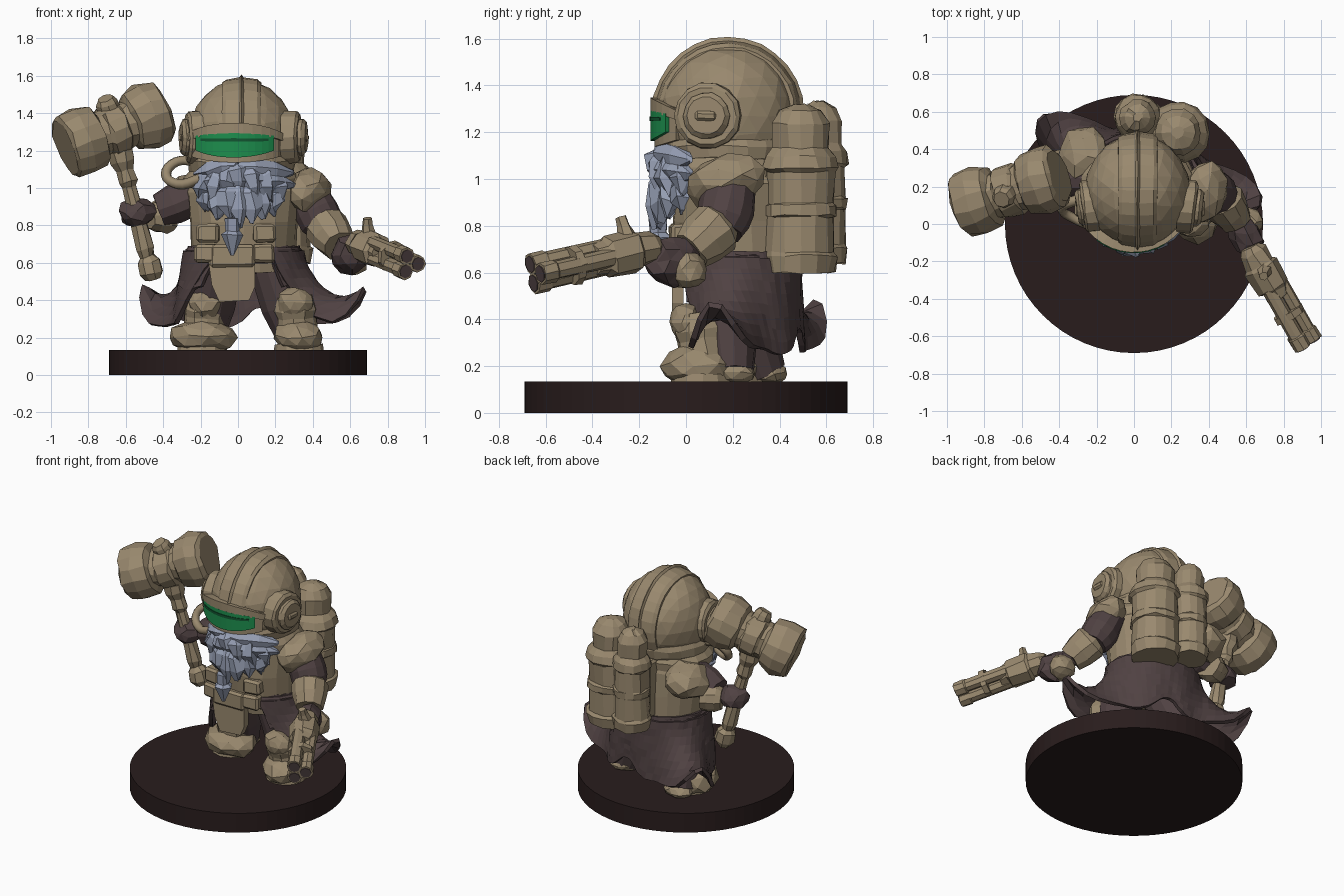
import bpy, bmesh, math, random
from mathutils import Vector, Matrix

random.seed(4)
cube = bpy.data.objects.get("Cube")
if cube:
    bpy.data.objects.remove(cube, do_unlink=True)


def material(name, rgb):
    m = bpy.data.materials.new(name)
    m.use_nodes = True
    m.diffuse_color = (*rgb, 1)
    m.node_tree.nodes["Principled BSDF"].inputs["Base Color"].default_value = (*rgb, 1)
    return m


TAN = material("tan_metal", (.32, .25, .157))
BROWN = material("dark_cloth", (.08, .054, .055))
BASE = material("base_brown", (.022, .012, .012))
GREY = material("beard_grey", (.31, .35, .46))
GREEN = material("visor_green", (.012, .27, .075))
SLIT = material("visor_dark_green", (.006, .09, .03))


def finish(name, bm, mat, jitter=0):
    for v in bm.verts:
        v.co += Vector([random.uniform(-jitter, jitter) for _ in range(3)])
    bmesh.ops.recalc_face_normals(bm, faces=bm.faces)
    mesh = bpy.data.meshes.new(name)
    bm.to_mesh(mesh)
    bm.free()
    mesh.materials.append(mat)
    ob = bpy.data.objects.new(name, mesh)
    bpy.context.scene.collection.objects.link(ob)
    return ob


def loft(name, rings, mat, closed=True, caps=True, jitter=0):
    """Skin a list of equal-length point rings."""
    bm = bmesh.new()
    rows = [[bm.verts.new(p) for p in ring] for ring in rings]
    n = len(rows[0])
    for low, high in zip(rows, rows[1:]):
        for i in range(n if closed else n - 1):
            j = (i + 1) % n
            bm.faces.new((low[i], low[j], high[j], high[i]))
    if caps:
        bm.faces.new(rows[0])
        bm.faces.new(rows[-1])
    return finish(name, bm, mat, jitter)


def spindle(name, a, b, profile, mat, sides=12, jitter=.003):
    """Turned shape from a to b; profile holds (fraction, radius) pairs."""
    a, b = Vector(a), Vector(b)
    q = (b - a).to_track_quat('Z', 'Y')
    rings = []
    for t, r in profile:
        rings.append([a.lerp(b, t) + q @ Vector((r * math.cos(k * math.tau / sides),
                      r * math.sin(k * math.tau / sides), 0)) for k in range(sides)])
    return loft(name, rings, mat, jitter=jitter)


def blob(name, loc, size, mat, rot=(0, 0, 0), detail=2, jitter=.008):
    bm = bmesh.new()
    bmesh.ops.create_icosphere(bm, subdivisions=detail, radius=1)
    turn = Matrix.Rotation(rot[2], 4, 'Z') @ Matrix.Rotation(rot[1], 4, 'Y') @ Matrix.Rotation(rot[0], 4, 'X')
    bm.transform(Matrix.Translation(loc) @ turn @ Matrix.Diagonal((*size, 1)))
    return finish(name, bm, mat, jitter)


def box(name, loc, size, mat, turn=0):
    bm = bmesh.new()
    bmesh.ops.create_cube(bm, size=1)
    bm.transform(Matrix.Translation(loc) @ Matrix.Rotation(turn, 4, 'Z') @ Matrix.Diagonal((*size, 1)))
    ob = finish(name, bm, mat, .004)
    mod = ob.modifiers.new("soft_edge", 'BEVEL')
    mod.width = .015
    mod.segments = 1
    return ob


def stack(name, levels, mat, sides=20, jitter=.005):
    """Elliptical levels (z, centre x, centre y, radius x, radius y)."""
    return loft(name, [[(x + rx * math.cos(k * math.tau / sides), y + ry * math.sin(k * math.tau / sides), z)
                        for k in range(sides)] for z, x, y, rx, ry in levels], mat, jitter=jitter)


def hose(name, pts, r, mat):
    cu = bpy.data.curves.new(name, 'CURVE')
    cu.dimensions = '3D'
    cu.bevel_depth = r
    cu.bevel_resolution = 1
    cu.use_fill_caps = True
    cu.resolution_u = 4
    sp = cu.splines.new('BEZIER')
    sp.bezier_points.add(len(pts) - 1)
    for p, co in zip(sp.bezier_points, pts):
        p.co = co
        p.handle_left_type = p.handle_right_type = 'AUTO'
    cu.materials.append(mat)
    bpy.context.scene.collection.objects.link(bpy.data.objects.new(name, cu))


def arc_band(name, half, r0, r1, z, h, mat, arch=0, taper=.3):
    """Curved strip around the front of the helmet."""
    rings = []
    for i in range(13):
        u = i / 6 - 1
        a = math.radians(-94 + u * half)
        hh = h * (1 - taper * u * u)
        zz = z - arch * u * u
        rings.append([(r * math.cos(a), .17 + r * math.sin(a), zz + s * hh)
                      for r, s in ((r0, -1), (r1, -1), (r1, 1), (r0, 1))])
    loft(name, rings, mat)


# Base
spindle("round_base", (0, 0, 0), (0, 0, .135), [(0, .69), (1, .69)], BASE, 64, 0)

# Torso, belt and pouches
stack("torso", [(.55, .03, .21, .27, .23), (.66, .03, .21, .28, .25), (.82, .03, .2, .29, .26),
                (.98, .03, .2, .31, .25), (1.08, .02, .19, .26, .22)], TAN)
stack("belt", [(.6, .03, .21, .3, .255), (.61, .03, .21, .315, .26), (.67, .03, .21, .315, .26),
               (.68, .03, .21, .3, .255)], BROWN)
box("buckle", (-.03, -.045, .635), (.24, .06, .12), TAN)
for x, z in ((-.17, .65), (.13, .65), (.14, .76), (-.16, .76)):
    box("belt_pouch", (x, -.025, z), (.12, .085, .1), TAN, x * .8)
stack("neck_collar", [(1.0, .02, .18, .31, .26), (1.05, .02, .18, .31, .27), (1.1, .02, .18, .27, .25)], TAN)

# Hanging apron plate
apron = [(-.16, .62), (.09, .62), (.09, .47), (.06, .4), (-.1, .39), (-.14, .48)]
loft("apron", [[(x, y, z) for x, z in apron] for y in (-.06, -.01)], TAN)


# Coat skirts with swept corner tails and a slit at the back
def coat(name, z0, z1, grow, tail, open_left, open_right):
    rows = []
    for j in range(9):
        t = j / 8
        start, end = -65 + open_left * t, 245 - open_right * t
        row = []
        for i in range(49):
            a = start + i / 48 * (end - start)
            bump = max(math.exp(-((a - c) / 19) ** 2) for c in (-10, 144)) * tail
            slit = math.exp(-((a - 75) / 18) ** 2) * tail
            r = bump * .32 * t ** 2 - slit * .02 * t
            ca, sa = math.cos(math.radians(a)), math.sin(math.radians(a))
            z = z0 + (z1 - z0) * t + bump ** 4 * .21 * t ** 5 + slit * .09 * t * t + .012 * t * math.sin(a / 9)
            row.append((.03 + (.3 + grow * t + r) * ca, .22 + (.25 + grow * .4 * t + r) * sa, z))
        rows.append(row)
    ob = loft(name, rows, BROWN, closed=False, caps=False, jitter=.003)
    ob.modifiers.new("cloth", 'SOLIDIFY').thickness = .025


coat("long_coat_skirt", .66, .26, .05, 1, 40, 55)
coat("short_coat_skirt", .69, .47, .055, 0, 12, 15)

# Legs and boots
for side, x, y, turn, wide in (("left", .325, .04, .15, .135), ("right", -.19, .18, -.45, .185)):
    out = 1 if x > 0 else -1
    spindle(side + "_trouser", (x * .6, .16, .58), (x, y + .15, .17), [(0, .14), (.5, .14), (1, .1)], BROWN)
    spindle(side + "_shin_guard", (x, y + .05, .15), (x - .02 * out, y + .01, .42),
            [(0, .11), (.35, .11), (.6, .105), (.75, .115), (1, .09)], TAN, 10, .006)
    blob(side + "_knee_guard", (x - .02 * out, y - .04, .385), (.095, .07, .085), TAN)
    blob(side + "_boot", (x, y + .02, .205), (wide, .165, .095), TAN, (0, 0, turn), 2, .01)
    spindle(side + "_boot_sole", (x, y + .03, .13), (x, y + .03, .165), [(0, .135), (1, .13)], TAN, 12)
    blob(side + "_heel", (x, y + .16, .17), (.1, .1, .055), TAN)

# Helmet: dome, crest, rim and ear discs
blob("helmet_dome", (.02, .175, 1.27), (.285, .3, .31), TAN, detail=3, jitter=.004)
spindle("helmet_crest", (-.085, .18, 1.28), (.125, .18, 1.28),
        [(0, .285), (.1, .3), (.45, .312), (.5, .327), (.55, .312), (.9, .3), (1, .285)], TAN, 28)
stack("helmet_rim", [(1.06, .02, .19, .24, .25), (1.09, .02, .18, .28, .27), (1.14, .02, .175, .285, .29),
                     (1.17, .02, .175, .27, .28)], TAN)
for x0, x1 in ((-.2, -.305), (.24, .365)):
    spindle("ear_disc", (x0, .1, 1.27), (x1, .085, 1.27),
            [(0, .145), (.6, .142), (.72, .125), (.72, .1), (.85, .1), (1, .08)], TAN, 14)
    box("ear_bolt", (x1, .085, 1.27), (.025, .09, .04), TAN)

# Visor
arc_band("visor_frame", 50, .25, .305, 1.235, .098, TAN)
arc_band("visor_brow", 54, .25, .322, 1.32, .028, TAN, .05)
arc_band("visor_glass", 41, .28, .322, 1.228, .065, GREEN, -.012, .4)
arc_band("visor_slit", 34, .29, .326, 1.257, .009, SLIT)

# Beard: moustache locks, hanging locks and a braid tip
lock = [(0, .03), (.25, .06), (.65, .058), (1, .012)]
blob("beard_core", (.015, -.01, 1.0), (.2, .11, .15), GREY, jitter=.015)
for i in range(-3, 4):
    x = i * .065
    for row, (top, bottom) in enumerate(((1.13, .95), (1.03, .8 + .02 * abs(i)))):
        wide = 1.15 - .2 * row
        curl = .01 * i * i
        spindle("beard_lock", (x * .8, -.105 + curl, top - .01 * abs(i)),
                (x * wide + .015, -.125 + curl * 1.3, bottom + random.uniform(-.03, .03)), lock, GREY, 6, .013)
for s in (-1, 1):
    for z in (1.1, 1.04):
        spindle("moustache", (0, -.12, z + .02), (.035 + s * .26, .02, z - .02), lock, GREY, 6, .01)
spindle("beard_braid", (-.03, -.12, .84), (-.03, -.115, .64), [(0, .045), (.35, .04), (.45, .06), (1, .01)], GREY, 6)

# Breathing hose looping out below the helmet
hose("breathing_hose", [(-.22, .14, 1.14), (-.33, .12, 1.14), (-.385, .08, 1.07), (-.32, .03, 1.02),
                        (-.2, -.02, 1.05)], .028, TAN)

# Back tanks
tank = [(0, .95), (.1, 1.05), (.12, .96), (.33, .93), (.34, 1), (.4, 1), (.41, .93), (.6, .95), (.62, 1.06),
        (.69, .98), (.74, .78), (.88, .8), (.96, .58), (1, .2)]
for name, x, y, z0, z1, r in (("large_tank", .235, .49, .6, 1.32, .157), ("small_tank", .02, .57, .64, 1.33, .12)):
    spindle(name, (x, y, z0), (x, y, z1), [(t, f * r) for t, f in tank], TAN, 14, .006)
box("tank_mount", (.08, .44, .88), (.3, .14, .4), TAN)

# Left arm
blob("left_shoulder_pad", (.375, .17, .99), (.115, .175, .115), TAN, (.35, .6, 0), 2, .012)
spindle("left_sleeve", (.36, .2, 1.0), (.47, .15, .77), [(0, .1), (.55, .12), (.8, .115), (1, .09)], BROWN)
spindle("left_gauntlet", (.46, .15, .81), (.54, .02, .69), [(0, .09), (.15, .118), (.6, .112), (1, .09)],
        TAN, 10, .006)
blob("left_glove", (.6, -.06, .645), (.085, .13, .105), BROWN, (0, 0, .5), 2, .012)
blob("left_hand_plate", (.61, .01, .61), (.085, .08, .08), TAN)

# Multi-barrel pistol
a, b = Vector((.62, -.12, .715)), Vector((.92, -.645, .595))
q = (b - a).to_track_quat('Z', 'Y')
spindle("pistol_body", a, a.lerp(b, .52), [(0, .045), (.1, .07), (.35, .08), (.4, .097), (.8, .092), (.85, .075), (1, .065)],
        TAN, 8, .007)
for k in range(3):
    off = q @ Vector((math.cos(k * math.tau / 3), math.sin(k * math.tau / 3), 0)) * .048
    end = b + off
    spindle("barrel", a.lerp(b, .4) + off, end, [(0, .04), (.8, .04), (.82, .048), (1, .048)], TAN, 8)
    spindle("muzzle_hole", end, end + (b - a) * .008, [(0, .037), (1, .037)], BROWN, 8, 0)
spindle("barrel_band", a.lerp(b, .66), a.lerp(b, .72), [(0, .086), (1, .086)], TAN, 9)
spindle("pistol_hammer", (.7, -.25, .74), (.69, -.28, .84), [(0, .045), (.6, .03), (1, .025)], TAN, 6)

# Right arm
blob("right_shoulder_pad", (-.27, .37, .965), (.14, .15, .11), TAN, (0, -.5, -.4), 2, .012)
spindle("right_sleeve", (-.22, .24, .96), (-.42, .25, .88), [(0, .1), (.6, .105), (1, .09)], BROWN)
spindle("right_gauntlet", (-.35, .32, .85), (-.47, .27, .85), [(0, .085), (.3, .095), (.7, .085), (1, .07)],
        TAN, 10, .006)
blob("right_glove", (-.54, .23, .87), (.1, .095, .08), BROWN, jitter=.012)

# War hammer
spindle("hammer_handle", (-.455, .24, .51), (-.63, .18, 1.2),
        [(0, .04), (.05, .066), (.14, .064), (.18, .038), (.24, .05), (.4, .045), (.72, .036), (.76, .055), (.85, .05),
         (.92, .07), (1, .07)], TAN, 8, .005)
spindle("hammer_head", (-.925, .1, 1.215), (-.4, .26, 1.415),
        [(0, .15), (.03, .175), (.17, .187), (.32, .165), (.35, .125), (.4, .125), (.42, .14), (.58, .14), (.6, .125),
         (.65, .125), (.68, .16), (.83, .183), (.97, .17), (1, .14)], TAN, 14, .008)
spindle("hammer_stud", (-.67, .18, 1.36), (-.71, .13, 1.48), [(0, .07), (.8, .06), (1, .045)], TAN, 8)
